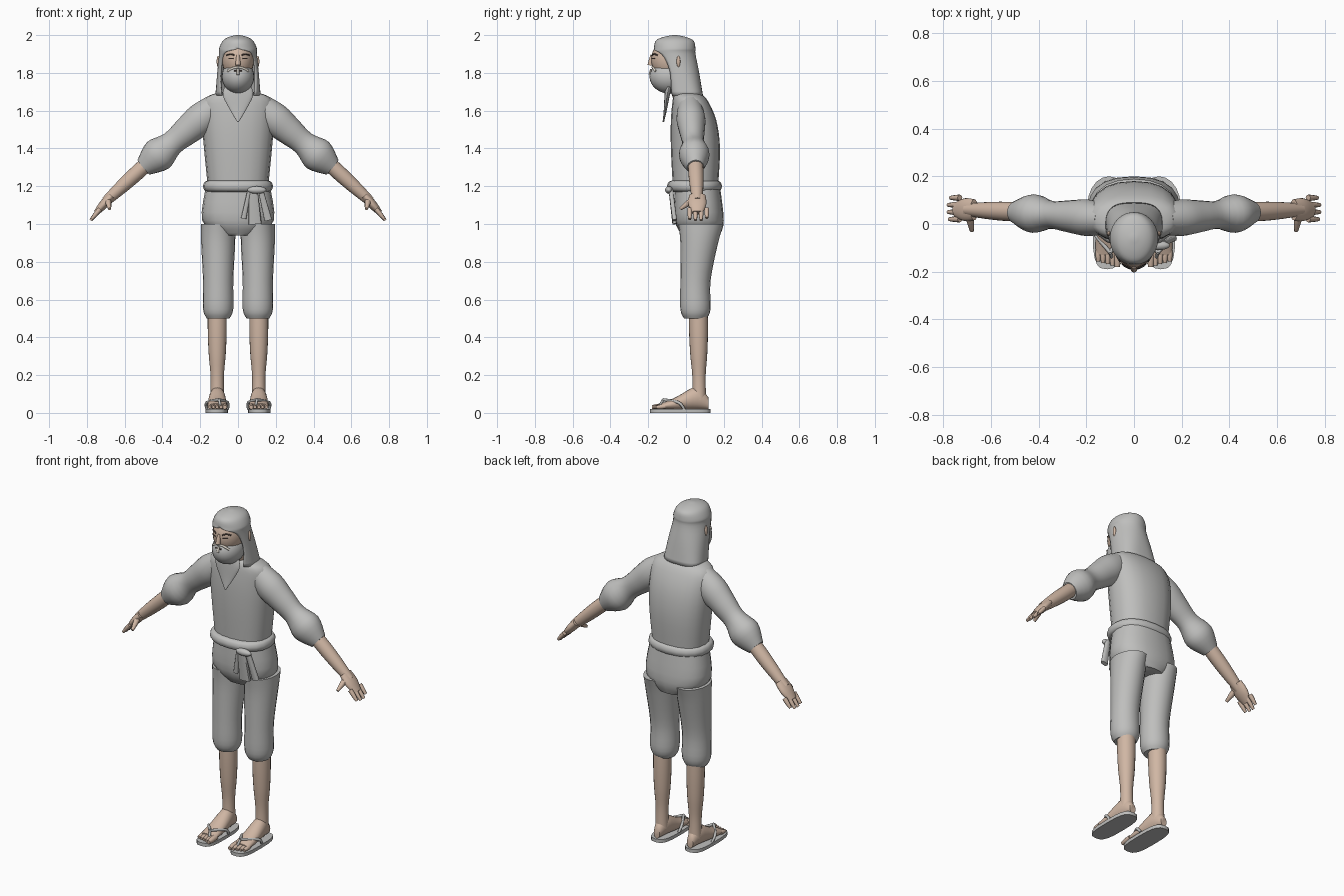
import bpy, bmesh
from math import sin, cos, pi, radians, sqrt
from mathutils import Vector

if "Cube" in bpy.data.objects:
    bpy.data.objects.remove(bpy.data.objects["Cube"])


def material(name, *rgb):
    mat = bpy.data.materials.new(name)
    mat.use_nodes = True
    mat.diffuse_color = (*rgb, 1)
    mat.node_tree.nodes["Principled BSDF"].inputs["Base Color"].default_value = (*rgb, 1)
    return mat


CLOTH = material("grey cloth", .52, .52, .51)
SKIN = material("skin", .63, .47, .37)
PALE = material("pale hair", .75, .7, .62)
DARK = material("dark brown", .1, .07, .06)
X_AXIS, Y_AXIS, Z_AXIS = Vector((1, 0, 0)), Vector((0, 1, 0)), Vector((0, 0, 1))
parts = []


def finish(name, mesh_builder, mat, mirror):
    """Turn a bmesh into a named object, optionally mirrored across the body."""
    bmesh.ops.recalc_face_normals(mesh_builder, faces=mesh_builder.faces)
    mesh = bpy.data.meshes.new(name)
    mesh_builder.to_mesh(mesh)
    mesh_builder.free()
    mesh.materials.append(mat)
    part = bpy.data.objects.new(name, mesh)
    bpy.context.collection.objects.link(part)
    if mirror:
        part.modifiers.new("mirror", "MIRROR")
    parts.append(part)
    return part


def spline(rows, steps=4):
    """Pass a smooth curve through rows of any length."""
    rows = [Vector(row) for row in rows]
    result = []
    for i in range(len(rows) - 1):
        start, end = rows[i], rows[i + 1]
        leave = (end - rows[max(i - 1, 0)]) / 2
        arrive = (rows[min(i + 2, len(rows) - 1)] - start) / 2
        for step in range(steps):
            t = step / steps
            bend = (leave * (1 - t) - arrive * t) * t * (1 - t)
            blend = t * t * (3 - 2 * t)
            result.append(start * (1 - blend) + end * blend + bend)
    return result + [rows[-1]]


def rounded(value, squareness):
    return abs(value) ** squareness * (1 if value >= 0 else -1)


def bridge(builder, lower, upper, closed):
    count = len(lower)
    for k in range(count if closed else count - 1):
        following = (k + 1) % count
        builder.faces.new((lower[k], lower[following], upper[following], upper[k]))


def loft(name, rows, mat, axis=None, sides=20, squareness=1, mirror=False):
    """Skin rings given as x, y, z, width, depth."""
    rows = spline(rows)
    centres = [Vector(row[:3]) for row in rows]
    overall = axis or (centres[-1] - centres[0]).normalized()
    reference = Z_AXIS if abs(overall.y) > .7 else Y_AXIS
    builder = bmesh.new()
    rings = []
    for i, (centre, row) in enumerate(zip(centres, rows)):
        before, after = centres[max(i - 1, 0)], centres[min(i + 1, len(rows) - 1)]
        along = axis or (after - before).normalized()
        deep = (reference - along * along.dot(reference)).normalized()
        wide = deep.cross(along)
        ring = []
        for k in range(sides):
            angle = 2 * pi * k / sides
            offset = wide * row[3] * rounded(sin(angle), squareness)
            offset += deep * row[4] * rounded(cos(angle), squareness)
            ring.append(builder.verts.new(centre + offset))
        rings.append(ring)
    for lower, upper in zip(rings, rings[1:]):
        bridge(builder, lower, upper, closed=True)
    builder.faces.new(rings[0])
    builder.faces.new(rings[-1])
    return finish(name, builder, mat, mirror)


def upright(name, rows, mat, x=0, **options):
    """Loft horizontal rings given as z, y, width, depth."""
    return loft(name, [(x, y, z, wide, deep) for z, y, wide, deep in rows], mat, Z_AXIS, **options)


def limb(name, start, end, radii, mat, flat=1, **options):
    """Straight limb with evenly spaced radii; flat widens it sideways."""
    start, end = Vector(start), Vector(end)
    rows = []
    for i, radius in enumerate(radii):
        centre = start.lerp(end, i / (len(radii) - 1))
        rows.append((*centre, radius, radius * flat))
    return loft(name, rows, mat, **options)


def cord(name, points, radius, mat, mirror=False):
    return loft(name, [(*point, radius, radius) for point in points], mat, sides=8, mirror=mirror)


def ball(name, centre, radii, mat, mirror=False):
    builder = bmesh.new()
    bmesh.ops.create_uvsphere(builder, u_segments=24, v_segments=16, radius=1)
    bmesh.ops.scale(builder, vec=radii, verts=builder.verts)
    bmesh.ops.translate(builder, vec=centre, verts=builder.verts)
    return finish(name, builder, mat, mirror)


# Tunic with gathered sleeves
upright("tunic", [(1.2, .05, .16, .12), (1.4, .05, .18, .13), (1.55, .04, .19, .12),
                  (1.66, .02, .18, .09), (1.7, 0, .09, .06)], CLOTH, squareness=.85)
limb("sleeves", (.12, .02, 1.62), (.5, .05, 1.3), (.07, .085, .075, .065, .09, .05),
     CLOTH, flat=.9, mirror=True)

# Forearms and hands
limb("forearms", (.47, .05, 1.33), (.7, .06, 1.12), (.04, .04, .035, .026), SKIN, mirror=True)
limb("palms", (.67, .06, 1.15), (.75, .06, 1.06), (.022, .024, .015), SKIN, flat=2, mirror=True)
for i, reach in enumerate((.9, 1, 1, .8)):
    y = .02 + .03 * i
    limb("finger_" + "abcd"[i], (.73, y, 1.08), (.73 + .05 * reach, y, 1.08 - .06 * reach),
         (.013, .012, .008), SKIN, sides=8, mirror=True)
limb("thumbs", (.69, .04, 1.13), (.68, -.03, 1.08), (.018, .015, .008), SKIN, sides=8, mirror=True)

# Trousers
upright("trouser_seat", [(1.2, .06, .17, .12), (1.02, .07, .19, .13), (.94, .08, .1, .1)],
        CLOTH, squareness=.85)
upright("trouser_legs", [(1, .08, .09, .12), (.9, .07, .09, .1), (.7, .05, .08, .08),
                         (.55, .05, .08, .08), (.5, .05, .06, .06)], CLOTH, x=.105, mirror=True)

# Rolled belt with a half-round edge
bulges = [radians(angle) for angle in (-90, -45, 0, 45, 90)]
upright("belt", [(1.2 + .03 * sin(a), .045, .16 + .025 * cos(a), .12 + .025 * cos(a)) for a in bulges],
        CLOTH, squareness=.88)

# Sash knot and its hanging ends
ball("sash_knot", (.1, -.09, 1.18), (.05, .02, .02), CLOTH)
for name, top, bottom, drop, width in (("inner", .06, .03, .15, .014), ("middle", .08, .09, .18, .035),
                                       ("outer", .12, .16, .16, .02)):
    loft("sash_end_" + name, [(top, -.08, 1.18, width * .7, .012), (bottom, -.06, 1.18 - drop, width, .012)],
         CLOTH, sides=12, squareness=.6)

# Lower legs, feet and toes
limb("lower_legs", (.11, .065, .55), (.11, .07, .07), (.05, .05, .045, .035, .037), SKIN, mirror=True)
foot_rows = [(.12, .05, .02, .03), (.06, .08, .04, .06), (-.05, .05, .05, .035), (-.13, .035, .05, .015)]
loft("feet", [(.11, *row) for row in foot_rows], SKIN, Y_AXIS, mirror=True)
for i in range(5):
    x, thick = .07 + .02 * i, .012 if i else .016
    limb("toe_" + "abcde"[i], (x, -.11, .035), (x, -.18 + .006 * i, .03), (thick, thick, thick * .7),
         SKIN, sides=10, mirror=True)

# Sandals
upright("sandal_soles", [(0, -.03, .06, .16), (.02, -.03, .06, .16)], CLOTH, x=.113,
        squareness=.65, mirror=True)
knot = (.1, -.12, .07)
cord("thong_posts", [(.09, -.15, .02), knot], .007, CLOTH, True)
for side, x in (("inner", .055), ("outer", .165)):
    cord(side + "_straps", [knot, (x, -.04, .055), (x, -.01, .02)], .008, CLOTH, True)

# Head, rounded beard and neck
head_shape = (0, -.08, 1.87), (.085, .105, .11)
beard_shape = (0, -.085, 1.78), (.086, .108, .09)
ball("head", *head_shape, SKIN)
ball("beard", *beard_shape, CLOTH)
limb("neck", (0, 0, 1.65), (0, -.05, 1.78), (.06, .055), SKIN)


def on_face(x, z):
    """Point on the front of the head or beard, whichever stands further out."""
    fronts = []
    for centre, radii in (head_shape, beard_shape):
        room = 1 - (x / radii[0]) ** 2 - ((z - centre[2]) / radii[2]) ** 2
        fronts.append(centre[1] - radii[1] * sqrt(max(room, 0)))
    return x, min(fronts), z


# Face details
limb("nose", (0, -.18, 1.895), (0, -.19, 1.84), (.008, .012, .014), SKIN, sides=10)
cord("moustache", [on_face(x, 1.83 - 7 * x * x) for x in (0, .02, .04, .055)], .006, PALE, True)
cord("lip_tuft", [on_face(0, z) for z in (1.82, 1.79)], .007, PALE)
cord("mouth", [on_face(x, 1.81) for x in (-.02, .02)], .004, DARK)
cord("eyebrows", [on_face(x, 1.9 - abs(x - .04) / 3) for x in (.02, .04, .06)], .004, DARK, True)
cord("eyes", [on_face(x, 1.876) for x in (.024, .05)], .003, DARK, True)
ball("ears", (.105, -.04, 1.86), (.008, .01, .03), SKIN, True)

# Pointed beard tip hanging clear of the chest
upright("beard_point", [(1.73, -.09, .07, .02), (1.68, -.1, .08, .014), (1.6, -.11, .04, .008),
                        (1.54, -.12, .004, .004)], CLOTH)

# Hood: rings of z, y, width, depth and half the opening angle at the face
hood_rows = [(2, -.06, .01, .01, 0), (1.99, -.06, .05, .06, 0), (1.97, -.06, .08, .1, 0),
             (1.93, -.06, .1, .11, 0), (1.9, -.06, .1, .11, 50), (1.8, -.03, .11, .1, 60),
             (1.68, 0, .12, .09, 40)]
builder = bmesh.new()
rings = []
for z, y, wide, deep, gap in spline(hood_rows):
    squareness = min(1, .7 + 1.5 * (z - hood_rows[-1][0]))
    gap = radians(max(gap, 0))
    ring = []
    for k in range(33):
        angle = gap + (pi - gap) * k / 16
        ring.append(builder.verts.new((wide * rounded(sin(angle), squareness),
                                       y - deep * rounded(cos(angle), squareness), z)))
    rings.append(ring)
for lower, upper in zip(rings, rings[1:]):
    bridge(builder, lower, upper, closed=False)
builder.faces.new(rings[0][:-1])
bmesh.ops.remove_doubles(builder, verts=builder.verts, dist=.0005)
hood = finish("hood", builder, CLOTH, False)
thickness = hood.modifiers.new("thickness", "SOLIDIFY")
thickness.thickness = .01

# Smooth shading that keeps the hard rims crisp
bpy.ops.object.select_all(action="DESELECT")
for part in parts:
    part.select_set(True)
bpy.context.view_layer.objects.active = hood
bpy.ops.object.shade_smooth_by_angle(angle=radians(50))
